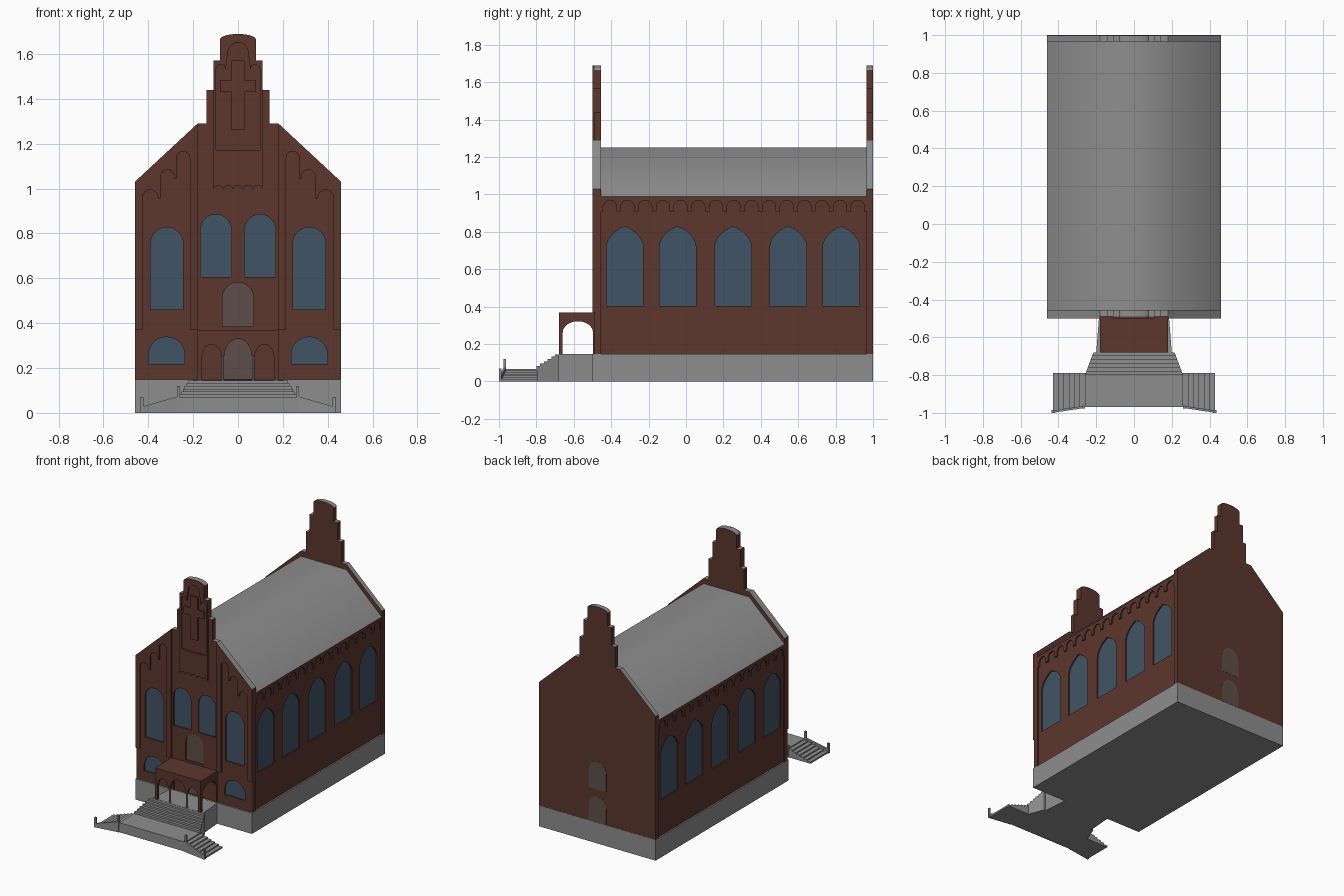
import bpy, bmesh, math

if "Cube" in bpy.data.objects:
    bpy.data.objects.remove(bpy.data.objects["Cube"])


def material(name, rgb):
    m = bpy.data.materials.new(name)
    m.diffuse_color = (*rgb, 1)
    m.use_nodes = True
    m.node_tree.nodes["Principled BSDF"].inputs["Base Color"].default_value = m.diffuse_color
    return m


BRICK = material("brick", (0.107, 0.038, 0.027))
STONE = material("grey stone", (0.27, 0.27, 0.27))
GLASS = material("blue glass", (0.052, 0.088, 0.130))
DOOR = material("door brown", (0.114, 0.076, 0.065))

PLANES = {
    "xz": lambda u, v, w: (u, w, v),
    "yz": lambda u, v, w: (w, u, v),
    "xy": lambda u, v, w: (u, v, w),
}


def plate(name, loops, plane, a, b, mat, coping=False):
    """Extrude a 2D outline (first loop) with holes (other loops) from a to b."""
    cu = bpy.data.curves.new(name + "_outline", "CURVE")
    cu.dimensions = "2D"
    cu.fill_mode = "BOTH"
    cu.extrude = abs(b - a) / 2
    for pts in loops:
        sp = cu.splines.new("POLY")
        sp.points.add(len(pts) - 1)
        for p, (u, v) in zip(sp.points, pts):
            p.co = (u, v, 0, 1)
        sp.use_cyclic_u = True
    tmp = bpy.data.objects.new(name + "_tmp", cu)
    bpy.context.collection.objects.link(tmp)
    dg = bpy.context.evaluated_depsgraph_get()
    dg.update()
    me = bpy.data.meshes.new_from_object(tmp.evaluated_get(dg))
    bpy.data.objects.remove(tmp)
    bpy.data.curves.remove(cu)
    me.name = name
    me.materials.clear()
    me.materials.append(mat)
    bm = bmesh.new()
    bm.from_mesh(me)
    for v in bm.verts:
        v.co = PLANES[plane](v.co.x, v.co.y, v.co.z + (a + b) / 2)
    bmesh.ops.remove_doubles(bm, verts=bm.verts, dist=1e-5)
    bmesh.ops.recalc_face_normals(bm, faces=bm.faces)
    bm.normal_update()
    if coping:
        me.materials.append(STONE)
    for f in bm.faces:
        f.smooth = False
        up = f.normal.z > 0.3 and f.calc_center_median().z > 1.02
        f.material_index = 1 if coping and up else 0
    bm.to_mesh(me)
    bm.free()
    ob = bpy.data.objects.new(name, me)
    bpy.context.collection.objects.link(ob)
    return ob


def rect(x0, x1, z0, z1):
    return [(x0, z0), (x1, z0), (x1, z1), (x0, z1)]


def arc(x0, x1, z, h, n=12, pointed=False):
    pts = []
    for i in range(n + 1):
        u = -math.cos(math.pi * i / n)
        k = math.sqrt(max(0, 4 - (abs(u) + 1) ** 2) / 3) if pointed else math.sqrt(max(0, 1 - u * u))
        pts.append(((x0 + x1) / 2 + u * (x1 - x0) / 2, z + h * k))
    return pts


def opening(x0, x1, z0, spring, top, pointed=False):
    return [(x0, z0)] + arc(x0, x1, spring, top - spring, 16, pointed) + [(x1, z0)]


def mir(pts, s):
    return [(s * u, v) for u, v in pts]


# Plinth
plate("plinth", [rect(-0.46, 0.46, -0.5, 1.0)], "xy", 0, 0.148, STONE)

# Stepped gables
half = [(0.46, 0.148), (0.46, 1.03), (0.18, 1.29), (0.14, 1.29), (0.14, 1.44),
        (0.11, 1.44), (0.11, 1.57), (0.08, 1.57)]
crown = arc(-0.08, 0.08, 1.665, 0.024, 10)[::-1]
gable = half + crown + mir(half, -1)[::-1]
windows = []
for s in (1, -1):
    windows += [mir(opening(0.03, 0.167, 0.605, 0.815, 0.885), s),
                mir(opening(0.245, 0.39, 0.46, 0.755, 0.827), s),
                mir(opening(0.238, 0.398, 0.217, 0.26, 0.338), s)]
doors = [opening(-0.07, 0.07, 0.385, 0.51, 0.582), opening(-0.07, 0.07, 0.15, 0.262, 0.334)]
plate("front_gable", [gable] + windows + doors, "xz", -0.49, -0.455, BRICK, True)
plate("back_gable", [gable], "xz", 0.965, 0.999, BRICK, True)
for w in windows:
    plate("front_window", [w], "xz", -0.48, -0.475, GLASS)
for d in doors:
    plate("front_door", [d], "xz", -0.483, -0.478, DOOR)
    plate("back_door", [d], "xz", 0.997, 1.0, DOOR)

# Raised pilasters with stepped arches on the front gable
for s in (1, -1):
    frame = ([(0.46, 0.37), (0.46, 1.03), (0.18, 1.29), (0.18, 0.37), (0.215, 0.37)]
             + arc(0.215, 0.273, 1.137, 0.029) + [(0.273, 1.045), (0.283, 1.045)]
             + arc(0.283, 0.345, 1.053, 0.031) + [(0.345, 0.955), (0.357, 0.955)]
             + arc(0.357, 0.425, 0.962, 0.032) + [(0.425, 0.37)])
    plate("gable_pilaster", [mir(frame, s)], "xz", -0.5, -0.49, BRICK, True)

# Raised centre panel with scalloped foot, arched recess and cross
scallops = []
for i in range(5):
    x = -0.11 + 0.044 * i
    scallops += arc(x + 0.003, x + 0.041, 1.0, 0.014, 6)
panel = ([(-0.11, 1.57), (-0.11, 1.0)] + scallops + [(0.11, 1.0), (0.11, 1.57), (0.08, 1.57)]
         + crown + [(-0.08, 1.57)])
recess = ([(-0.098, 1.172)] + arc(-0.098, -0.055, 1.53, 0.022, 8)
          + arc(-0.045, 0.045, 1.605, 0.046) + arc(0.055, 0.098, 1.53, 0.022, 8) + [(0.098, 1.172)])
plate("gable_panel", [panel, recess], "xz", -0.5, -0.49, BRICK)
plate("gable_panel_coping", [crown + [(-0.08, 1.664), (0.08, 1.664)]], "xz", -0.501, -0.49, BRICK, True)
ch = [(0.03, 1.262), (0.03, 1.43), (0.08, 1.43), (0.08, 1.483), (0.03, 1.483), (0.03, 1.57)]
plate("gable_cross", [ch + mir(ch, -1)[::-1]], "xz", -0.499, -0.489, BRICK)

# Side walls with pointed windows and a corbelled arch frieze
side = [opening(c - 0.098, c + 0.098, 0.403, 0.715, 0.828, True)
        for c in (-0.327, -0.045, 0.252, 0.547, 0.83)]
frieze = [(-0.455, 0.99), (-0.455, 0.91)]
step = 1.42 / 15
for i in range(15):
    y = -0.455 + step * i
    frieze += [(y + 0.012, 0.91)] + arc(y + 0.012, y + step - 0.012, 0.935, 0.034, 8) + [(y + step - 0.012, 0.91)]
frieze += [(0.965, 0.91), (0.965, 0.99)]
for s in (1, -1):
    plate("side_wall", [rect(-0.457, 0.967, 0.148, 0.99)] + side, "yz", s * 0.42, s * 0.45, BRICK)
    plate("side_frieze", [frieze], "yz", s * 0.45, s * 0.459, BRICK)
    for w in side:
        plate("side_window", [w], "yz", s * 0.436, s * 0.441, GLASS)

# Roof
roof = plate("roof", [[(-0.46, 0.99), (0.46, 0.99), (0.18, 1.252), (-0.18, 1.252)]],
             "xz", -0.456, 0.966, STONE)
bpy.context.view_layer.objects.active = roof
roof.select_set(True)
bpy.ops.object.shade_smooth_by_angle(angle=math.radians(60))
roof.select_set(False)

# Entrance porch
front = ([(-0.18, 0.37), (-0.18, 0.147), (-0.16, 0.147)] + arc(-0.16, -0.075, 0.25, 0.056)
         + arc(-0.06, 0.06, 0.255, 0.075) + arc(0.075, 0.16, 0.25, 0.056)
         + [(0.16, 0.147), (0.18, 0.147), (0.18, 0.37)])
plate("porch_front", [front], "xz", -0.68, -0.66, BRICK)
flank = ([(-0.66, 0.37), (-0.66, 0.262)] + arc(-0.659, -0.497, 0.262, 0.06)
         + [(-0.497, 0.147), (-0.49, 0.147), (-0.49, 0.37)])
for s in (1, -1):
    plate("porch_side", [flank], "yz", s * 0.16, s * 0.18, BRICK)
    bpy.ops.mesh.primitive_cylinder_add(vertices=10, radius=0.0065, depth=0.104,
                                        location=(s * 0.0675, -0.67, 0.199))
    bpy.context.object.name = "porch_column"
    bpy.context.object.data.materials.append(STONE)
plate("porch_roof", [rect(-0.18, 0.18, -0.68, -0.49)], "xy", 0.34, 0.37, BRICK)
plate("porch_floor", [[(-0.185, -0.49), (-0.2, -0.68), (0.2, -0.68), (0.185, -0.49)]],
      "xy", 0, 0.147, STONE)

# Main steps, widening towards the landing
N = 6
for i in range(N):
    ya, yb = -0.68 - 0.02 * i, -0.70 - 0.02 * i
    wa, wb = 0.215 + 0.045 * i / N, 0.215 + 0.045 * (i + 1) / N
    plate("main_step", [[(-wa, ya), (-wb, yb), (wb, yb), (wa, ya)]],
          "xy", 0, 0.145 - 0.0125 * i, STONE)
plate("landing", [rect(-0.26, 0.26, -0.97, -0.79)], "xy", 0, 0.068, STONE)

# Side steps, sloping parapets and posts
for s in (1, -1):
    for i in range(N):
        xa, xb = 0.26 + 0.17 * i / N, 0.26 + 0.17 * (i + 1) / N
        fa, fb = -0.97 - 0.025 * i / N, -0.97 - 0.025 * (i + 1) / N
        plate("side_step", [mir([(xa, -0.79), (xb, -0.79), (xb, fb), (xa, fa)], s)],
              "xy", 0, 0.06 - 0.0095 * i, STONE)
    wall = plate("parapet", [mir([(0.26, 0), (0.43, 0), (0.43, 0.027), (0.26, 0.076)], s)],
                 "xz", -0.974, -0.962, STONE)
    for v in wall.data.vertices:
        v.co.y -= (abs(v.co.x) - 0.26) * 0.15
    for x, y, z in ((0.266, -0.969, 0.12), (0.429, -0.993, 0.07)):
        plate("post", [mir(rect(x - 0.007, x + 0.007, y - 0.007, y + 0.007), s)], "xy", 0, z, STONE)
